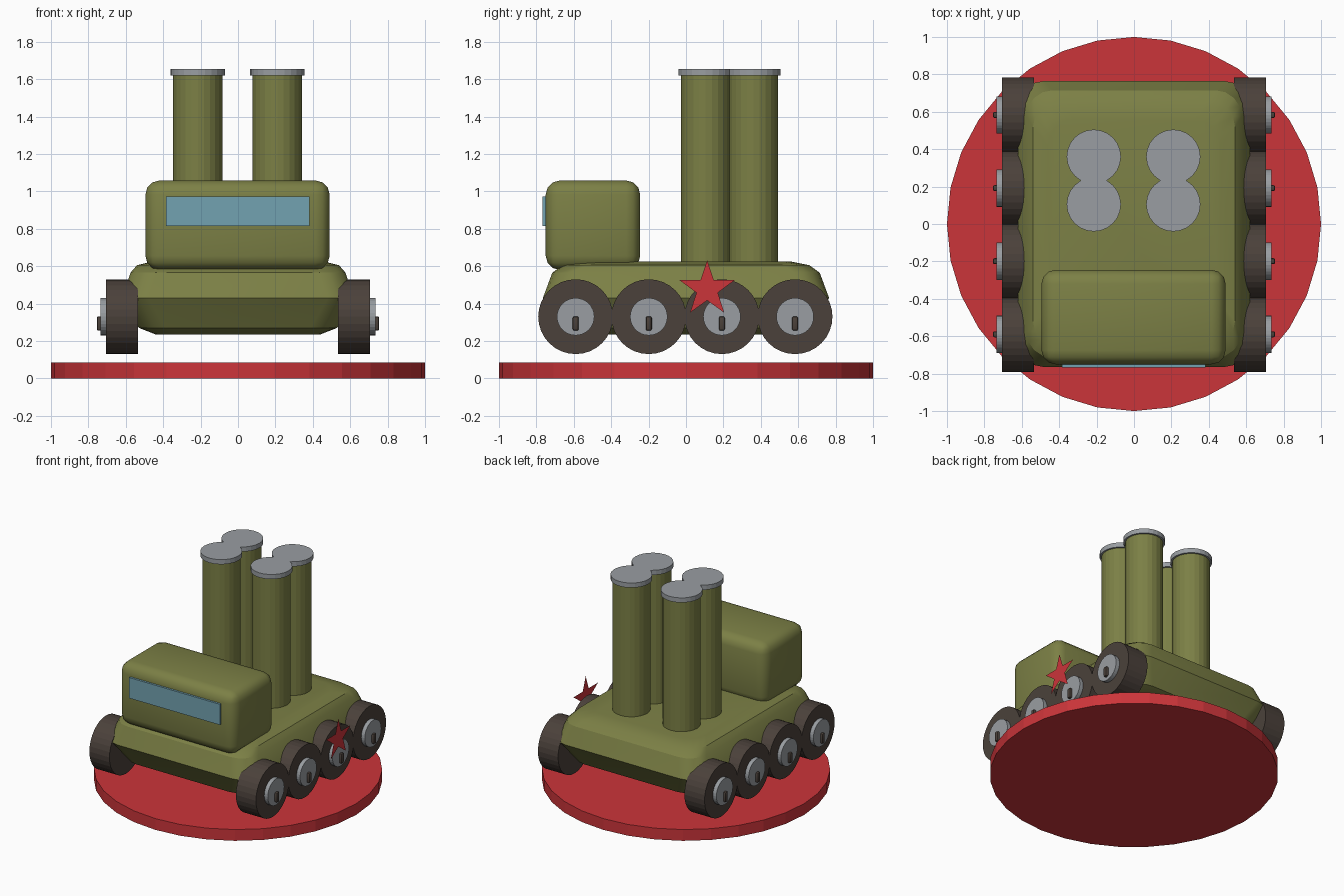
import bpy, bmesh, math
from mathutils import Matrix, Vector

if "Cube" in bpy.data.objects:
    bpy.data.objects.remove(bpy.data.objects["Cube"], do_unlink=True)


def material(name, rgb):
    m = bpy.data.materials.new(name)
    m.use_nodes = True
    m.diffuse_color = (*rgb, 1)
    m.node_tree.nodes["Principled BSDF"].inputs["Base Color"].default_value = (*rgb, 1)
    return m


olive = material("olive green", (0.2, 0.215, 0.06))
red = material("red", (0.6, 0.035, 0.042))
grey = material("metal grey", (0.32, 0.34, 0.36))
rubber = material("dark brown rubber", (0.07, 0.053, 0.043))
glass = material("window blue", (0.17, 0.36, 0.44))


def finish(name, bm, mat, smooth=None):
    bmesh.ops.recalc_face_normals(bm, faces=bm.faces)
    mesh = bpy.data.meshes.new(name)
    bm.to_mesh(mesh)
    bm.free()
    mesh.materials.append(mat)
    obj = bpy.data.objects.new(name, mesh)
    bpy.context.collection.objects.link(obj)
    if smooth:
        bpy.ops.object.select_all(action="DESELECT")
        obj.select_set(True)
        bpy.context.view_layer.objects.active = obj
        bpy.ops.object.shade_smooth_by_angle(angle=math.radians(smooth))
    return obj


def cylinder(name, centre, radius, depth, mat, sides=32, axis="Z", top=None):
    bm = bmesh.new()
    turn = Matrix.Rotation(math.pi / 2, 4, "Y") if axis == "X" else Matrix()
    bmesh.ops.create_cone(bm, cap_ends=True, segments=sides, radius1=radius,
                          radius2=top or radius, depth=depth,
                          matrix=Matrix.Translation(centre) @ turn)
    return finish(name, bm, mat)


def box(name, low, high, mat, bevel=0, segments=3):
    low, high = Vector(low), Vector(high)
    bm = bmesh.new()
    bmesh.ops.create_cube(bm, size=1)
    bmesh.ops.scale(bm, vec=high - low, verts=bm.verts)
    bmesh.ops.translate(bm, vec=(low + high) / 2, verts=bm.verts)
    if bevel:
        bmesh.ops.bevel(bm, geom=bm.edges[:], offset=bevel, segments=segments,
                        profile=0.5, affect="EDGES")
    return finish(name, bm, mat, 35 if bevel else None)


def rounded_ring(bm, half_x, half_y, z, radius, steps=4):
    ring = []
    for quarter, (sx, sy) in enumerate([(1, 1), (-1, 1), (-1, -1), (1, -1)]):
        for i in range(steps + 1):
            a = (quarter + i / steps) * math.pi / 2
            ring.append(bm.verts.new((sx * (half_x - radius) + radius * math.cos(a),
                                      sy * (half_y - radius) + radius * math.sin(a), z)))
    return ring


# Display base
cylinder("base_disc", (0, 0, 0.043), 1, 0.086, red)

# Hull, lofted through rounded rectangles
bm = bmesh.new()
sections = [(0.44, 0.58, 0.235), (0.53, 0.67, 0.27), (0.62, 0.765, 0.43),
            (0.575, 0.715, 0.565), (0.54, 0.66, 0.605), (0.46, 0.56, 0.625)]
rings = [rounded_ring(bm, hx, hy, z, 0.14) for hx, hy, z in sections]
for a, b in zip(rings, rings[1:]):
    for i in range(len(a)):
        j = (i + 1) % len(a)
        bm.faces.new((a[i], a[j], b[j], b[i]))
bm.faces.new(rings[0])
bm.faces.new(rings[-1])
finish("hull", bm, olive, 30)

# Cab and windscreen
box("cab", (-0.495, -0.75, 0.58), (0.49, -0.245, 1.058), olive, bevel=0.075)
box("windscreen", (-0.385, -0.766, 0.815), (0.382, -0.74, 0.973), glass)

# Four launch tubes with caps
for x, side in ((0.21, "left"), (-0.215, "right")):
    for y, end in ((0.105, "front"), (0.36, "rear")):
        cylinder(f"tube_{side}_{end}", (x, y, 1.1), 0.132, 1.05, olive, 24)
        cylinder(f"tube_cap_{side}_{end}", (x, y, 1.637), 0.145, 0.036, grey, 24)

# Wheels, hubs and hub pins on both sides
for s, side in ((1, "left"), (-1, "right")):
    for n in range(4):
        y = -0.59 + 0.391 * n
        cylinder(f"wheel_{side}_{n + 1}", (s * 0.62, y, 0.33), 0.2, 0.17, rubber, axis="X")
        cylinder(f"hub_{side}_{n + 1}", (s * 0.71, y, 0.33), 0.1, 0.05, grey, axis="X")
        x0, x1 = sorted((s * 0.72, s * 0.755))
        box(f"hub_pin_{side}_{n + 1}", (x0, y - 0.016, 0.255), (x1, y + 0.016, 0.332),
            rubber, bevel=0.01, segments=2)

# Flat star emblem beside the left wheels
bm = bmesh.new()
points = []
for i in range(10):
    r = 0.06 if i % 2 else 0.155
    a = math.pi / 2 + i * math.pi / 5
    points.append(bm.verts.new((0.77, 0.113 + r * math.cos(a), 0.477 + r * math.sin(a))))
bm.faces.new(points)
finish("star_emblem", bm, red)
